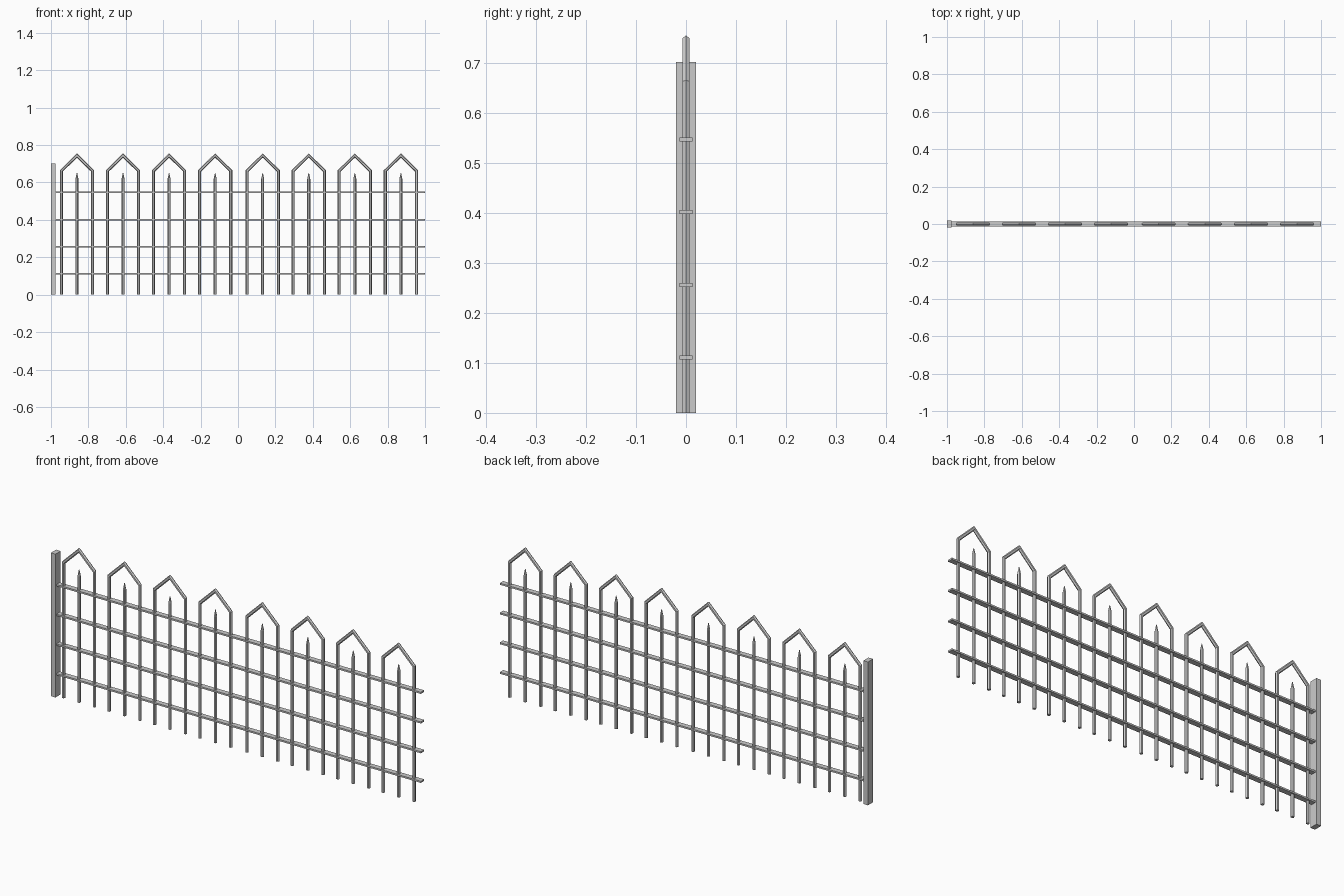
import bpy, bmesh, math
from mathutils import Vector

if "Cube" in bpy.data.objects:
    bpy.data.objects.remove(bpy.data.objects["Cube"])

R = 0.0082      # bar radius
SIDES = 6


def finish(name, bm):
    bmesh.ops.recalc_face_normals(bm, faces=bm.faces)
    me = bpy.data.meshes.new(name)
    bm.to_mesh(me)
    bm.free()
    ob = bpy.data.objects.new(name, me)
    bpy.context.collection.objects.link(ob)
    return ob


def box(name, lo, hi):
    bm = bmesh.new()
    bmesh.ops.create_cube(bm, size=1)
    for v in bm.verts:
        v.co = [l + (c + 0.5) * (h - l) for c, l, h in zip(v.co, lo, hi)]
    return finish(name, bm)


def bar(name, path, radii):
    """Six-sided mitred bar along a path of (x, z) points."""
    pts = [Vector(p) for p in path]
    bm = bmesh.new()
    rings = []
    for i, p in enumerate(pts):
        d1 = (p - pts[max(i - 1, 0)]).normalized()
        d2 = (pts[min(i + 1, len(pts) - 1)] - p).normalized()
        t = (d1 + d2).normalized()
        n = Vector((-t.y, t.x))
        miter = 1 / max(t.dot(d2 if d2.length else d1), 0.3)
        ring = []
        for k in range(SIDES):
            a = 2 * math.pi * k / SIDES
            o = p + n * math.cos(a) * radii[i] * miter
            ring.append(bm.verts.new((o.x, math.sin(a) * radii[i], o.y)))
        rings.append(ring)
    for a, b in zip(rings, rings[1:]):
        for k in range(SIDES):
            j = (k + 1) % SIDES
            bm.faces.new((a[k], a[j], b[j], b[k]))
    bm.faces.new(rings[0])
    bm.faces.new(rings[-1])
    return finish(name, bm)


# end post
box("end_post", (-1, -0.02, 0), (-0.975, 0.02, 0.702))

# horizontal rails
for z in (0.111, 0.256, 0.402, 0.547):
    box("rail", (-0.98, -0.013, z - 0.004), (1, 0.013, z + 0.004))

# pointed hoops with a spike in the middle of each, in two groups of four
for start in (-0.861, 0.132):
    for i in range(4):
        x = start + i * 0.2463
        w = 0.0835
        hoop = [(x - w, 0), (x - w, 0.662), (x, 0.744), (x + w, 0.662), (x + w, 0)]
        bar("pointed_hoop", hoop, [R] * 5)
        bar("centre_spike", [(x, 0), (x, 0.618), (x, 0.65)], [R, R, 0.0015])
